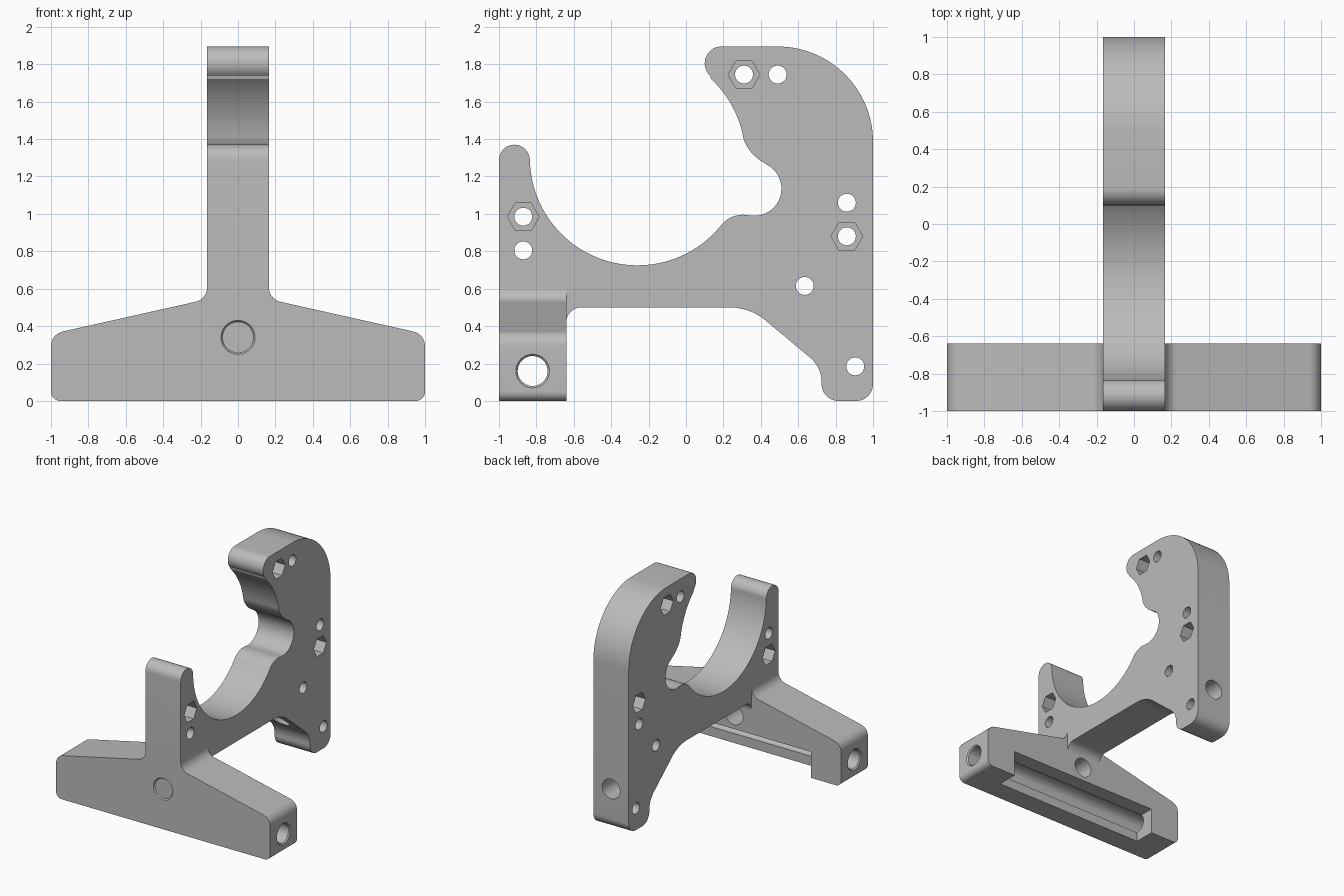
import bpy, bmesh
from math import sin, cos, tan, pi, radians
from mathutils import Vector, Matrix

cube = bpy.data.objects.get("Cube")
if cube:
    bpy.data.objects.remove(cube, do_unlink=True)

grey = bpy.data.materials.new("light_grey")
grey.use_nodes = True
grey.diffuse_color = (0.5, 0.5, 0.5, 1)
grey.node_tree.nodes["Principled BSDF"].inputs["Base Color"].default_value = (0.5, 0.5, 0.5, 1)

HALF = 0.165            # half thickness of the plate
BAR_FRONT, BAR_BACK = -1.0, -0.64


# 2D outline helpers
def arc(cx, cy, r, a0, a1, n=16):
    angles = [radians(a0 + (a1 - a0) * i / n) for i in range(n + 1)]
    return [Vector((cx + r * cos(a), cy + r * sin(a))) for a in angles]


def bend(a, c, b, n=10):
    a, c, b = Vector(a), Vector(c), Vector(b)
    return [a * (1 - t) ** 2 + c * 2 * t * (1 - t) + b * t * t
            for t in (i / n for i in range(1, n))]


def rounded(corners, n=10):
    """Polygon from (x, y, radius) corners, each rounded with a true arc."""
    out = []
    for i, (x, y, r) in enumerate(corners):
        p = Vector((x, y))
        if r == 0:
            out.append(p)
            continue
        u = (Vector(corners[i - 1][:2]) - p).normalized()
        v = (Vector(corners[(i + 1) % len(corners)][:2]) - p).normalized()
        half = u.angle(v) / 2
        centre = p + (u + v).normalized() * (r / sin(half))
        start = p + u * (r / tan(half)) - centre
        end = p + v * (r / tan(half)) - centre
        sweep = start.angle_signed(end)     # clockwise positive
        for k in range(n + 1):
            a = -sweep * k / n
            out.append(centre + Vector((start.x * cos(a) - start.y * sin(a),
                                        start.x * sin(a) + start.y * cos(a))))
    return out


def finish(name, bm):
    bmesh.ops.recalc_face_normals(bm, faces=bm.faces)
    mesh = bpy.data.meshes.new(name)
    bm.to_mesh(mesh)
    bm.free()
    mesh.materials.append(grey)
    ob = bpy.data.objects.new(name, mesh)
    bpy.context.collection.objects.link(ob)
    return ob


def extrude(name, outline, place, start, end):
    """Sweep an outline between two depths; place maps (u, v, depth) to xyz."""
    bm = bmesh.new()
    face = bm.faces.new([bm.verts.new(place(p.x, p.y, start)) for p in outline])
    moved = bmesh.ops.extrude_face_region(bm, geom=[face])["geom"]
    shift = Vector(place(0, 0, end)) - Vector(place(0, 0, start))
    bmesh.ops.translate(bm, vec=shift, verts=[g for g in moved if isinstance(g, bmesh.types.BMVert)])
    return finish(name, bm)


def rod(axis, centre, length, r1, r2=None, sides=40):
    """Cylinder, cone or hexagonal cutter along x or y."""
    bm = bmesh.new()
    bmesh.ops.create_cone(bm, cap_ends=True, segments=sides, radius1=r1,
                          radius2=r1 if r2 is None else r2, depth=length)
    turn = Matrix.Rotation(pi / 2, 4, "Y") if axis == "x" else Matrix.Rotation(-pi / 2, 4, "X")
    bmesh.ops.transform(bm, matrix=Matrix.Translation(centre) @ turn, verts=bm.verts)
    return finish("cutter", bm)


def boolean(target, other, operation="DIFFERENCE"):
    mod = target.modifiers.new("bool", "BOOLEAN")
    mod.operation, mod.solver, mod.object = operation, "EXACT", other
    bpy.context.view_layer.objects.active = target
    bpy.ops.object.modifier_apply(modifier=mod.name)
    bpy.data.objects.remove(other, do_unlink=True)


def side_plane(u, v, d):
    return (d, u, v)


def front_plane(u, v, d):
    return (u, d, v)


# Upright plate: open cradle with a small relief pocket and a curved hook
cradle = (arc(-0.26, 1.30, 0.575, 180, 321.5, 48)
          + bend((0.19, 0.942), (0.234, 0.998), (0.32, 0.996))
          + arc(0.365, 1.135, 0.145, -100, 60, 28)
          + bend((0.4375, 1.26), (0.325, 1.322), (0.302, 1.42))
          + arc(-0.26, 1.30, 0.577, 12, 47, 14))
hook = arc(0.19, 1.805, 0.09, 228, 90, 18) + arc(0.49, 1.385, 0.51, 90, 0, 32)
base = rounded([(1, 1.0, 0), (1, 0, 0.09), (0.725, 0, 0.09), (0.725, 0.18, 0.17),
                (0.342, 0.5, 0.3), (BAR_BACK, 0.5, 0.08), (BAR_BACK, 0.3, 0), (BAR_FRONT, 0.3, 0)])
finger = arc(-0.9175, 1.2875, 0.0825, 180, 5, 20)
body = extrude("clamp_body", finger + cradle + hook + base, side_plane, -HALF, HALF)

# Cross bar: sloping shoulders that flare into the upright
right_side = [(1, 0, 0.05), (1, 0.357, 0.08), (HALF, 0.544, 0.08), (HALF, 0.64, 0)]
left_side = [(-x, z, r) for x, z, r in reversed(right_side)]
bar = extrude("cross_bar", rounded(right_side + left_side), front_plane, BAR_FRONT, BAR_BACK)
boolean(body, bar, "UNION")

# Recess along the back of the cross bar
slot = rounded([(0.72, -0.1, 0), (0.72, 0.22, 0), (-0.72, 0.22, 0), (-0.72, -0.1, 0)])
boolean(body, extrude("cutter", slot, front_plane, -0.82, -0.5))

# Long bores with small chamfers, one across and one front to back
boolean(body, rod("x", (0, -0.82, 0.16), 2.4, 0.08))
for s in (-1, 1):
    boolean(body, rod("x", (s, -0.82, 0.16), 0.02, 0.08 if s > 0 else 0.1, 0.1 if s > 0 else 0.08))
boolean(body, rod("y", (0, 0, 0.34), 2.4, 0.083))
boolean(body, rod("y", (0, BAR_FRONT, 0.34), 0.02, 0.099, 0.083))

# Bolt holes; the sign tells which side carries the hexagonal nut pocket
bolts = [(0.31, 1.745, 1), (0.49, 1.745, -1), (0.86, 1.06, -1), (0.86, 0.88, 1),
         (-0.87, 0.985, 1), (-0.87, 0.805, -1), (0.635, 0.615, 0), (0.905, 0.185, 0)]
for y, z, side in bolts:
    boolean(body, rod("x", (0, y, z), 1, 0.048, sides=32))
    if side:
        pocket = rod("x", (0, 0, 0), 0.24, 0.085, sides=6)
        lo = min(v.co.z for v in pocket.data.vertices)
        if lo < -0.08:      # keep the hexagon points facing front and back
            pocket.data.transform(Matrix.Rotation(pi / 6, 4, "X"))
        pocket.data.transform(Matrix.Translation((side * HALF, y, z)))
        boolean(body, pocket)

# Smooth curves, crisp edges
bpy.ops.object.select_all(action="DESELECT")
body.select_set(True)
bpy.context.view_layer.objects.active = body
bpy.ops.object.shade_smooth_by_angle(angle=radians(30))
